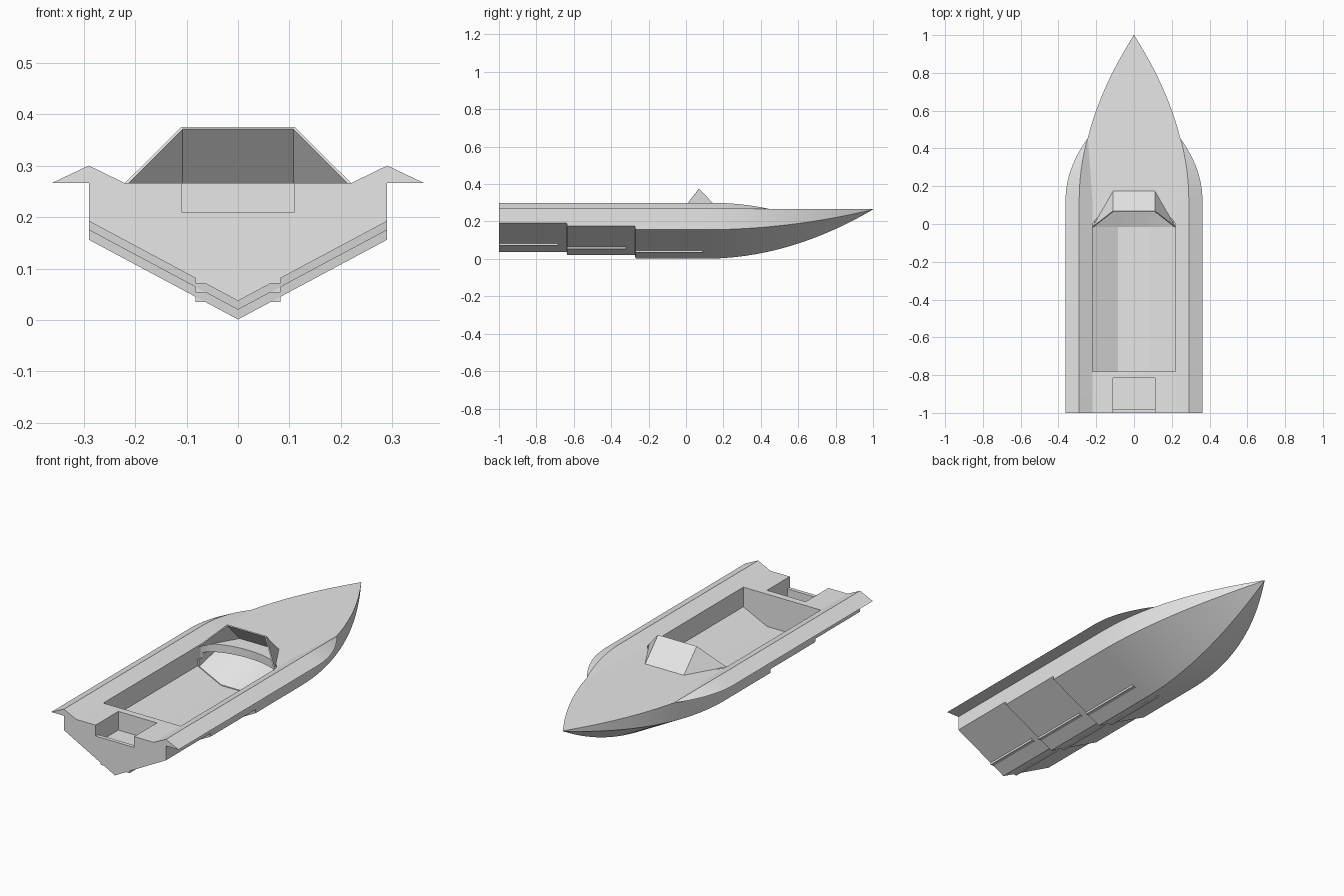
import bpy, bmesh, math

cube = bpy.data.objects.get("Cube")
if cube:
    bpy.data.objects.remove(cube, do_unlink=True)

DECK = 0.266
CHINE_X = 0.29
COCKPIT_X = 0.22

grey = bpy.data.materials.new("light_grey")
grey.use_nodes = True
grey.diffuse_color = (0.8, 0.8, 0.8, 1)
grey.node_tree.nodes["Principled BSDF"].inputs["Base Color"].default_value = (0.8, 0.8, 0.8, 1)


def add_object(name, bm):
    mesh = bpy.data.meshes.new(name)
    bm.to_mesh(mesh)
    bm.free()
    mesh.materials.append(grey)
    obj = bpy.data.objects.new(name, mesh)
    bpy.context.collection.objects.link(obj)
    return obj


def loft(name, sections):
    """Closed solid through a row of matching cross-sections."""
    bm = bmesh.new()
    rings = [[bm.verts.new(p) for p in s] for s in sections]
    n = len(rings[0])
    for a, b in zip(rings, rings[1:]):
        for i in range(n):
            j = (i + 1) % n
            bm.faces.new((a[i], a[j], b[j], b[i]))
    bm.faces.new(rings[0])
    bm.faces.new(rings[-1])
    bmesh.ops.recalc_face_normals(bm, faces=bm.faces)
    return add_object(name, bm)


def at_y(profile, y):
    return [(x, y, z) for x, z in profile]


def prism(name, profile, y0, y1):
    return loft(name, [at_y(profile, y0), at_y(profile, y1)])


def box_profile(half, z0, z1):
    return [(-half, z0), (half, z0), (half, z1), (-half, z1)]


def smooth(obj, angle):
    bpy.ops.object.select_all(action='DESELECT')
    obj.select_set(True)
    bpy.context.view_layer.objects.active = obj
    bpy.ops.object.shade_smooth_by_angle(angle=math.radians(angle))


# Stepped V hull with a curved bow
def hull_section(y, keel, chine):
    t = max(0, (y - 0.1) / 0.9)
    w = max(0.001, CHINE_X * (1 - t * t))
    k = keel + 0.263 * t * t
    c = chine + 0.108 * t * t
    return [(0, y, k), (w, y, c), (w, y, DECK), (-w, y, DECK), (-w, y, c)]


steps = [(-1, -0.635, 0.037), (-0.635, -0.27, 0.02), (-0.27, 0.1, 0.001)]
sections = []
for y0, y1, keel in steps:
    sections += [hull_section(y0, keel, keel + 0.155),
                 hull_section(y1 - 0.003, keel, keel + 0.155)]
BOW = 20
sections += [hull_section(0.1 + 0.9 * i / BOW, 0.001, 0.156) for i in range(1, BOW + 1)]
hull = loft("hull", sections)

# Cockpit, foot space, curved opening and motor well are cut from the hull
floor = [(-COCKPIT_X, 0.165), (-0.085, 0.1), (0.085, 0.1), (COCKPIT_X, 0.165)]
rim = [(COCKPIT_X, 0.4), (-COCKPIT_X, 0.4)]
cutters = [prism("cockpit_cutter", floor + rim, -0.78, -0.015)]

foot_back = [(-0.21, 0.163), (-0.085, 0.102), (0.085, 0.102), (0.21, 0.163), (0.21, 0.225), (-0.21, 0.225)]
foot_front = [(-0.21, 0.215), (-0.085, 0.205), (0.085, 0.205), (0.21, 0.215), (0.21, 0.225), (-0.21, 0.225)]
cutters.append(loft("foot_space_cutter", [at_y(foot_back, -0.02), at_y(foot_front, 0.2)]))

arc = [(COCKPIT_X, -0.03)]
for i in range(17):
    a = math.pi * i / 16
    arc.append((COCKPIT_X * math.cos(a), -0.015 + 0.1 * math.sin(a)))
arc.append((-COCKPIT_X, -0.03))
cutters.append(loft("opening_cutter", [[(x, y, z) for x, y in arc] for z in (0.2, 0.4)]))

cutters.append(prism("motor_well_cutter", box_profile(0.11, 0.17, 0.4), -0.98, -0.815))
cutters.append(prism("transom_notch_cutter", box_profile(0.11, 0.21, 0.4), -1.1, -0.97))

for cutter in cutters:
    cutter.hide_render = True
    mod = hull.modifiers.new(cutter.name, 'BOOLEAN')
    mod.operation = 'DIFFERENCE'
    mod.solver = 'EXACT'
    mod.object = cutter
bpy.context.view_layer.update()
cut_mesh = bpy.data.meshes.new_from_object(hull.evaluated_get(bpy.context.evaluated_depsgraph_get()))
hull.modifiers.clear()
hull.data = cut_mesh
for cutter in cutters:
    bpy.data.objects.remove(cutter, do_unlink=True)
smooth(hull, 20)


# Raised side wings that fade into the bow
def wing_section(y, side):
    t = max(0, (y - 0.13) / 0.32)
    inner = COCKPIT_X + 0.024 * t
    ridge = CHINE_X - 0.043 * t * t
    outer = 0.362 - 0.114 * t * t
    return [(side * inner, y, DECK),
            (side * ridge, y, DECK + 0.0005 + 0.0335 * (1 - t * t)),
            (side * outer, y, DECK)]


for label, side in (("left", 1), ("right", -1)):
    ys = [-1] + [0.13 + 0.32 * i / 12 for i in range(13)]
    wing = loft(label + "_side_wing", [wing_section(y, side) for y in ys])
    smooth(wing, 15)

    # Bottom strakes, one per hull step
    for part, (y0, y1, keel) in zip(("aft", "middle", "fore"), steps):
        end = y1 - 0.05 if part != "fore" else 0.09
        z0 = keel + 0.0335
        profile = [(side * 0.063, z0), (side * 0.083, z0),
                   (side * 0.083, z0 + 0.016), (side * 0.063, z0 + 0.012)]
        prism(label + "_" + part + "_strake", profile, y0, end)

# Three-panel windshield
bm = bmesh.new()
bl, fl, tl, br, fr, tr = [bm.verts.new((s * x, y, z)) for s in (1, -1)
                          for x, y, z in ((COCKPIT_X, -0.015, DECK), (0.11, 0.175, DECK), (0.11, 0.07, 0.375))]
for face in ((fl, fr, tr, tl), (bl, fl, tl), (fr, br, tr)):
    bm.faces.new(face)
windshield = add_object("windshield", bm)
shell = windshield.modifiers.new("thickness", 'SOLIDIFY')
shell.thickness = 0.006
shell.offset = -1
